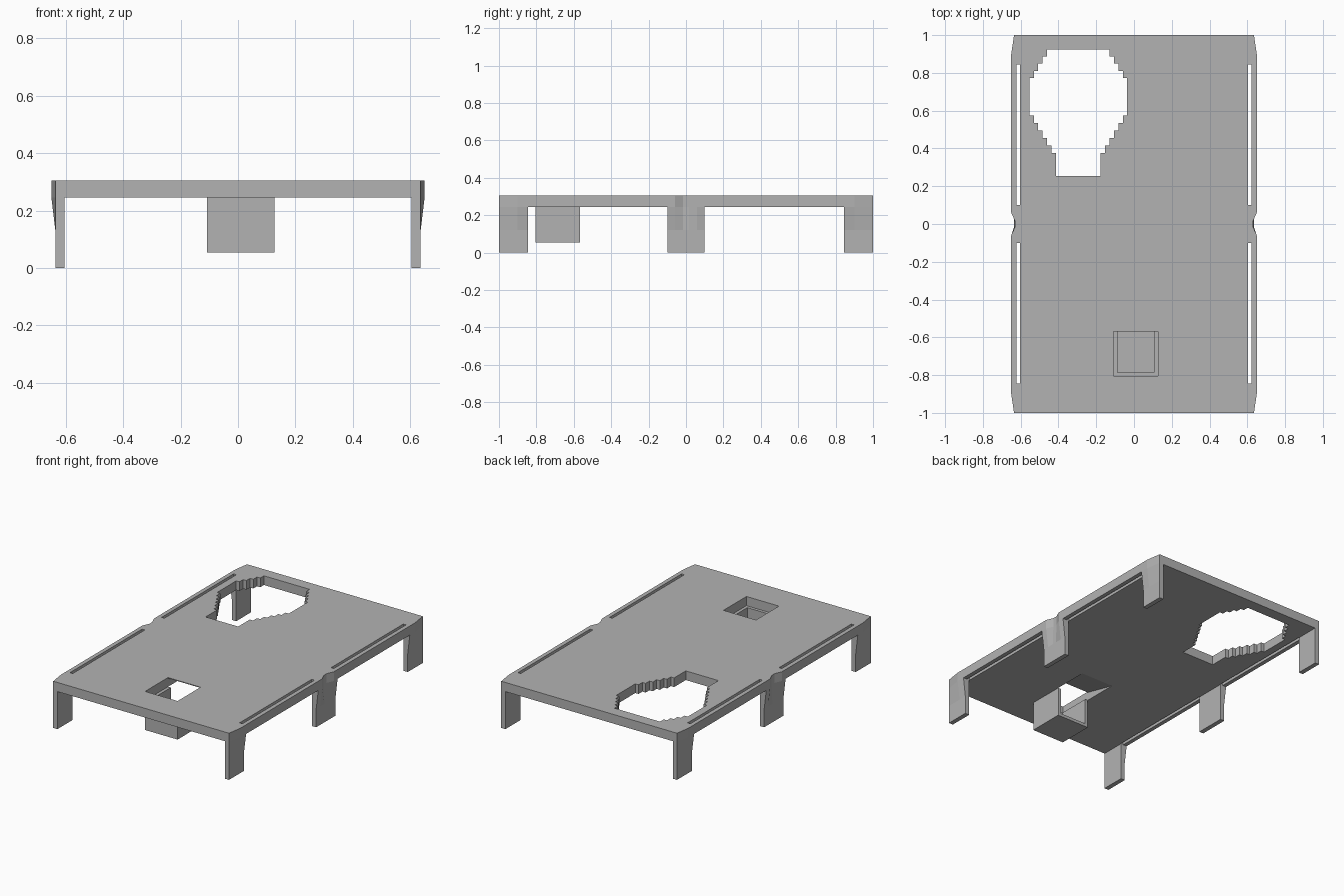
import bpy, bmesh

cube = bpy.data.objects.get("Cube")
if cube:
    bpy.data.objects.remove(cube, do_unlink=True)

grey = bpy.data.materials.new("plain grey")
grey.use_nodes = True
colour = (0.45, 0.45, 0.45, 1)
grey.diffuse_color = colour
grey.node_tree.nodes["Principled BSDF"].inputs["Base Color"].default_value = colour

TOP, UNDER = 0.305, 0.245


def loft(name, rings):
    """Closed solid skinned through rings of equal length."""
    bm = bmesh.new()
    loops = [[bm.verts.new(p) for p in ring] for ring in rings]
    for a, b in zip(loops, loops[1:]):
        for i in range(len(a)):
            j = (i + 1) % len(a)
            bm.faces.new((a[i], a[j], b[j], b[i]))
    bm.faces.new(loops[0])
    bm.faces.new(loops[-1])
    bmesh.ops.recalc_face_normals(bm, faces=bm.faces)
    mesh = bpy.data.meshes.new(name)
    bm.to_mesh(mesh)
    bm.free()
    mesh.materials.append(grey)
    obj = bpy.data.objects.new(name, mesh)
    bpy.context.collection.objects.link(obj)
    return obj


def slab(name, outline, z0, z1):
    return loft(name, [[(x, y, z) for x, y in outline] for z in (z0, z1)])


def box(name, x0, x1, y0, y1, z0, z1):
    return slab(name, [(x0, y0), (x1, y0), (x1, y1), (x0, y1)], z0, z1)


# Deck with pinched corners and waist
edge = [(0.635, -1), (0.65, -0.9), (0.65, -0.06), (0.63, -0.015)]
right = edge + [(x, -y) for x, y in reversed(edge)]
deck = slab("deck", right + [(-x, y) for x, y in reversed(right)], UNDER, TOP)

# Side slots
cutters = []
for sx in (-1, 1):
    for sy in (-1, 1):
        xs = sorted((sx * 0.603, sx * 0.623))
        ys = sorted((sy * 0.1, sy * 0.845))
        cutters.append(box("slot_cutter", *xs, *ys, 0.1, 0.5))

# Large stepped opening: level top heights and the step count of each level
levels = [(0.925, 2), (0.887, 3), (0.849, 4), (0.811, 5), (0.773, 6), (0.575, 5),
          (0.535, 4), (0.495, 3), (0.455, 2), (0.415, 1), (0.375, 0)]
ends = [y for y, s in levels[1:]] + [0.255]
half = []
for (y, step), y_end in zip(levels, ends):
    w = 0.118 + 0.0235 * step
    half += [(w, y), (w, y_end)]
shape = [(-0.295 + w, y) for w, y in half] + [(-0.295 - w, y) for w, y in reversed(half)]
cutters.append(slab("opening_cutter", shape, 0.1, 0.5))

# Socket hole and the ramp cut into the underside behind it
X0, X1, Y0, Y1 = -0.108, 0.127, -0.805, -0.568
WALL, FLOOR = 0.02, 0.053
cutters.append(box("socket_cutter", X0, X1, Y0, Y1, 0.1, 0.5))
ramp = [(Y1 - 0.02, 0.2), (Y1 - 0.02, 0.3), (Y1, 0.3), (Y1 + 0.23, UNDER), (Y1 + 0.23, 0.2)]
cutters.append(loft("ramp_cutter", [[(x, y, z) for y, z in ramp] for x in (X0, X1)]))

for cutter in cutters:
    cutter.hide_render = True
    cutter.hide_set(True)
    mod = deck.modifiers.new("cut", 'BOOLEAN')
    mod.operation = 'DIFFERENCE'
    mod.solver = 'EXACT'
    mod.object = cutter
bpy.context.view_layer.objects.active = deck
deck.select_set(True)
for mod in list(deck.modifiers):
    bpy.ops.object.modifier_apply(modifier=mod.name)
for cutter in cutters:
    bpy.data.objects.remove(cutter, do_unlink=True)

# Socket tray below the deck, open to the back
box("socket_floor", X0, X1, Y0, Y1, FLOOR, FLOOR + WALL)
box("socket_front_wall", X0, X1, Y0, Y0 + WALL, FLOOR + WALL, UNDER)
for name, x in (("socket_right_wall", X0), ("socket_left_wall", X1 - WALL)):
    box(name, x, x + WALL, Y0 + WALL, Y1, FLOOR + WALL, UNDER)

# Legs: flat at the foot, flaring out to meet the deck edge
corner = [(0.635, 1), (0.65, 0.9), (0.65, 0.845)]
waist = [(0.65, 0.1), (0.65, 0.06), (0.63, 0.015), (0.63, -0.015), (0.65, -0.06), (0.65, -0.1)]


def leg(name, profile, sx, sy):
    ys = (profile[0][1], profile[-1][1])
    inner = [(0.605, ys[1]), (0.605, ys[0])]
    foot = [(0.635, y) for x, y in profile]
    rings = []
    for z, outer in ((0, foot), (0.12, foot), (UNDER, profile)):
        rings.append([(sx * x, sy * y, z) for x, y in outer + inner])
    loft(name, rings)


for sx, side in ((-1, "right"), (1, "left")):
    leg("front_%s_leg" % side, corner, sx, -1)
    leg("back_%s_leg" % side, corner, sx, 1)
    leg("middle_%s_leg" % side, waist, sx, 1)
